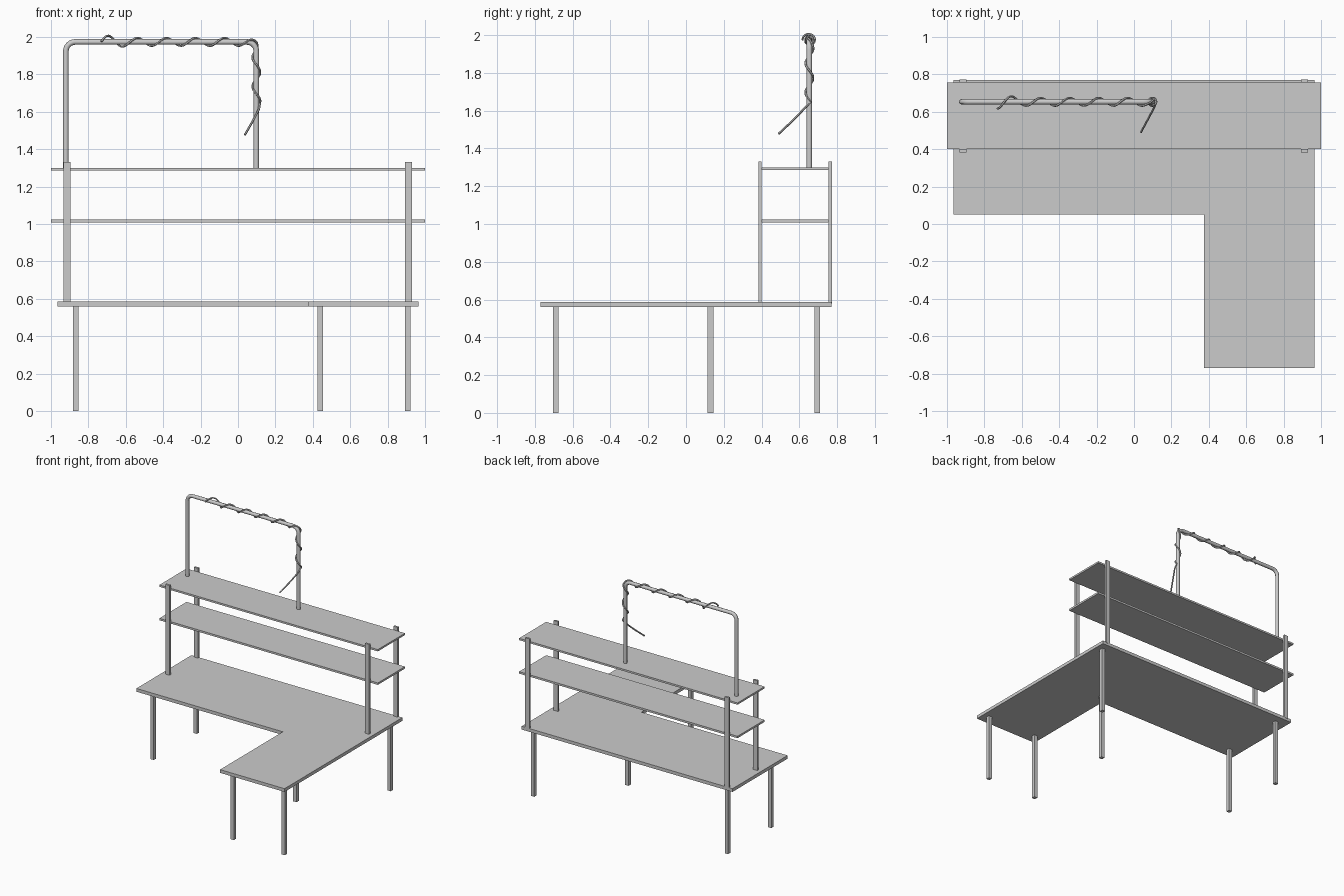
import bpy, bmesh
from math import sin, cos, pi, radians
from mathutils import Vector

if "Cube" in bpy.data.objects:
    bpy.data.objects.remove(bpy.data.objects["Cube"])


def prism(name, outline, z0, z1):
    """Extrude a flat outline from z0 to z1."""
    bm = bmesh.new()
    face = bm.faces.new([bm.verts.new((x, y, z0)) for x, y in outline])
    top = bmesh.ops.extrude_face_region(bm, geom=[face])["geom"]
    bmesh.ops.translate(bm, vec=(0, 0, z1 - z0),
                        verts=[v for v in top if isinstance(v, bmesh.types.BMVert)])
    bmesh.ops.recalc_face_normals(bm, faces=bm.faces)
    mesh = bpy.data.meshes.new(name)
    bm.to_mesh(mesh)
    bm.free()
    obj = bpy.data.objects.new(name, mesh)
    bpy.context.collection.objects.link(obj)
    return obj


def box(name, x0, x1, y0, y1, z0, z1):
    return prism(name, [(x0, y0), (x1, y0), (x1, y1), (x0, y1)], z0, z1)


def tube(name, points, radius, resolution):
    """Sweep a round section along points and convert to a smooth mesh."""
    curve = bpy.data.curves.new(name, "CURVE")
    curve.dimensions = "3D"
    curve.bevel_depth = radius
    curve.bevel_resolution = resolution
    curve.use_fill_caps = True
    spline = curve.splines.new("POLY")
    spline.points.add(len(points) - 1)
    for p, co in zip(spline.points, points):
        p.co = (*co, 1)
    obj = bpy.data.objects.new(name, curve)
    bpy.context.collection.objects.link(obj)
    bpy.ops.object.select_all(action="DESELECT")
    obj.select_set(True)
    bpy.context.view_layer.objects.active = obj
    bpy.ops.object.convert(target="MESH")
    bpy.ops.object.shade_smooth_by_angle(angle=radians(50))
    return obj


# L-shaped desktop
prism("desktop", [(-0.965, 0.05), (0.375, 0.05), (0.375, -0.77),
                  (0.965, -0.77), (0.965, 0.77), (-0.965, 0.77)], 0.56, 0.587)

# Six square legs
H = 0.015
for i, (x, y) in enumerate([(-0.867, 0.13), (-0.867, 0.695), (0.44, 0.13),
                            (0.44, -0.69), (0.907, -0.69), (0.907, 0.695)]):
    box(f"leg_{i + 1}", x - H, x + H, y - H, y + H, 0, 0.565)

# Four flat shelf posts
for side, x in (("left", -0.914), ("right", 0.912)):
    for row, y0, y1 in (("front", 0.383, 0.40), ("back", 0.755, 0.772)):
        box(f"{row}_{side}_post", x - 0.019, x + 0.019, y0, y1, 0.58, 1.33)

# Two shelves
box("lower_shelf", -1, 1, 0.40, 0.755, 1.008, 1.024)
box("upper_shelf", -1, 1, 0.40, 0.755, 1.285, 1.30)

# Bent pipe rail on the upper shelf
XL, XR, Y, TOP, BEND = -0.92, 0.098, 0.653, 1.973, 0.05
rail = [Vector((XL, Y, 1.295))]
for cx, start in ((XL + BEND, pi), (XR - BEND, pi / 2)):
    for k in range(7):
        a = start - k * pi / 12
        rail.append(Vector((cx + BEND * cos(a), Y, TOP - BEND + BEND * sin(a))))
rail.append(Vector((XR, Y, 1.295)))
tube("pipe_rail", rail, 0.015, 2)


def along_rail(s):
    """Centre and outward direction; s equals x on the straight top."""
    x0, arc = XR - BEND, BEND * pi / 2
    if s < x0:
        return Vector((s, Y, TOP)), Vector((0, 0, 1))
    if s < x0 + arc:
        t = (s - x0) / BEND
        n = Vector((sin(t), 0, cos(t)))
        return Vector((x0, Y, TOP - BEND)) + BEND * n, n
    return Vector((XR, Y, TOP - BEND - (s - x0 - arc))), Vector((1, 0, 0))


# Cord wound round the rail, with a loose hanging end
cord = []
N = 120
for k in range(N + 1):
    s = -0.73 + (0.403 + 0.73) * k / N
    centre, out = along_rail(s)
    a = -pi / 2 + 2 * pi * (s + 0.615) / 0.155
    r = 0.021 + 0.016 * max(0, 1 - k / 16)
    cord.append(centre + r * (sin(a) * out - cos(a) * Vector((0, 1, 0))))
cord += [Vector((0.112, 0.63, 1.615)), Vector((0.08, 0.57, 1.552)),
         Vector((0.037, 0.49, 1.477))]
tube("wound_cord", cord, 0.006, 1)
